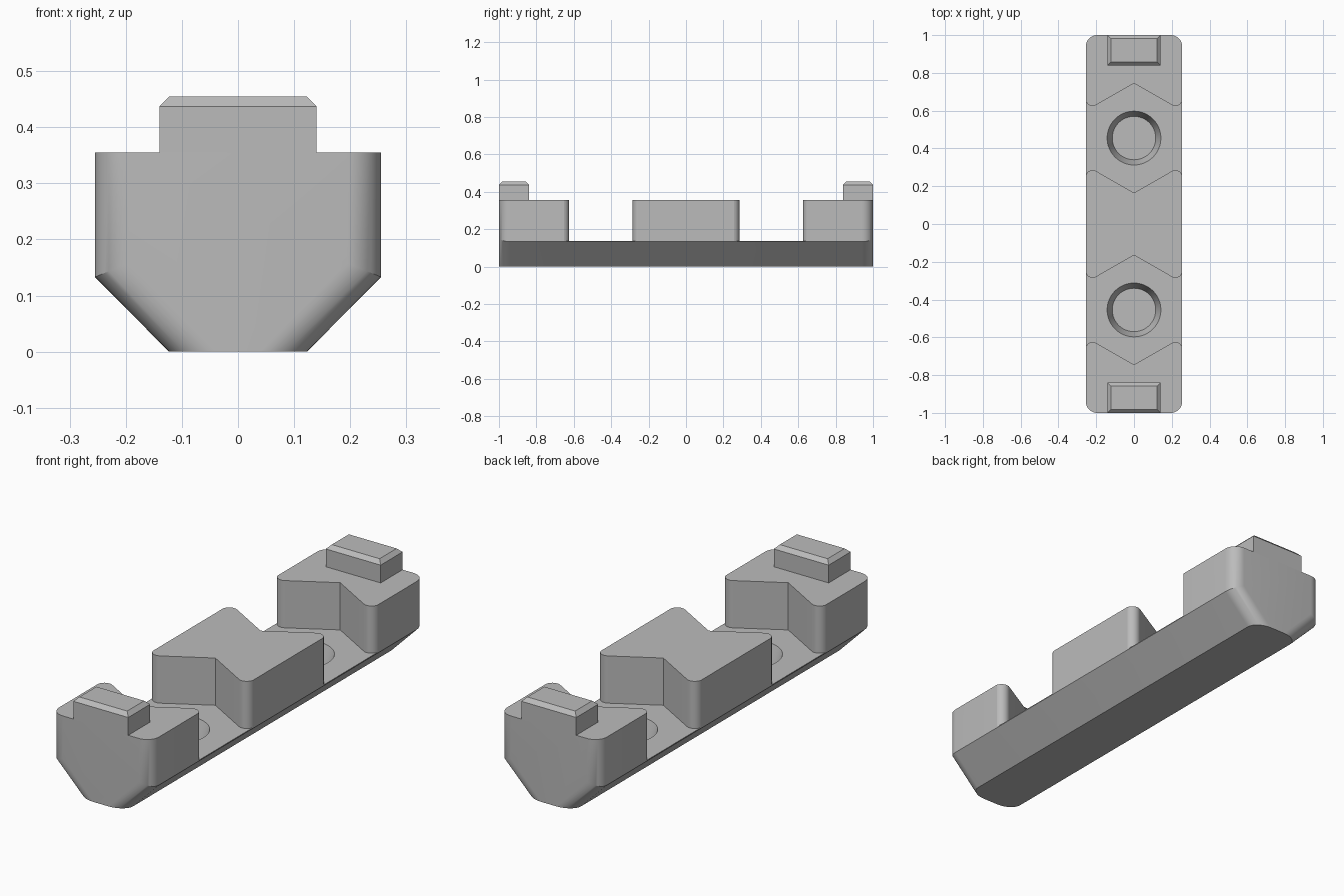
import bpy, bmesh, math

if "Cube" in bpy.data.objects:
    bpy.data.objects.remove(bpy.data.objects["Cube"])

HALF_W, FOOT_W, BEND_Z, TOP_Z = 0.255, 0.123, 0.133, 0.355
FLOOR_Z, POCKET_Y, FILLET = 0.137, 0.455, 0.06

grey = bpy.data.materials.new("plain grey")
grey.diffuse_color = (0.5, 0.5, 0.5, 1)
grey.use_nodes = True
grey.node_tree.nodes["Principled BSDF"].inputs["Base Color"].default_value = grey.diffuse_color


def loft(name, rings):
    """Closed solid through equally sized rings of points."""
    bm = bmesh.new()
    rows = [[bm.verts.new(p) for p in ring] for ring in rings]
    n = len(rows[0])
    for a, b in zip(rows, rows[1:]):
        for i in range(n):
            j = (i + 1) % n
            bm.faces.new((a[i], a[j], b[j], b[i]))
    bm.faces.new(rows[0])
    bm.faces.new(rows[-1])
    bmesh.ops.recalc_face_normals(bm, faces=bm.faces)
    mesh = bpy.data.meshes.new(name)
    bm.to_mesh(mesh)
    bm.free()
    ob = bpy.data.objects.new(name, mesh)
    bpy.context.collection.objects.link(ob)
    mesh.materials.append(grey)
    return ob


def activate(ob):
    bpy.ops.object.select_all(action='DESELECT')
    ob.select_set(True)
    bpy.context.view_layer.objects.active = ob


def cut(ob, cutter):
    mod = ob.modifiers.new("cut", 'BOOLEAN')
    mod.operation = 'DIFFERENCE'
    mod.solver = 'EXACT'
    mod.object = cutter
    activate(ob)
    bpy.ops.object.modifier_apply(modifier=mod.name)
    bpy.data.objects.remove(cutter, do_unlink=True)


# body: bevelled cross-section whose sides round over at both ends
def section(y, d):
    right = [(FOOT_W - d * math.sqrt(2), 0),
             (HALF_W - d, BEND_Z + d * math.tan(math.pi / 8)),
             (HALF_W - d, TOP_Z)]
    return [(x, y, z) for x, z in right] + [(-x, y, z) for x, z in reversed(right)]


steps = 10
ends = []
for i in range(steps + 1):
    a = math.pi / 2 * i / steps
    ends.append((1 - FILLET * (1 - math.cos(a)), FILLET * (1 - math.sin(a))))
body = loft("body", [section(-y, d) for y, d in ends] +
            [section(y, d) for y, d in reversed(ends)])


# pocket outline: pointed front and back, with rounded corners at the sides
def pocket_outline():
    r = 0.037
    cx, cy = HALF_W - r + 0.001, 0.207
    quarter = [(0, 0.29)]
    for i in range(11):
        a = math.radians(240 + 105 * i / 10)
        quarter.append((cx + r * math.cos(a), cy + r * math.sin(a)))
    quarter.append((0.32, quarter[-1][1]))
    half = quarter + [(x, -y) for x, y in reversed(quarter)]
    return half + [(-x, y) for x, y in reversed(half[1:-1])]


def circle(y, z, r, n=48):
    return [(r * math.cos(2 * math.pi * i / n),
             y + r * math.sin(2 * math.pi * i / n), z) for i in range(n)]


for side in (-1, 1):
    yc = side * POCKET_Y
    cut(body, loft("pocket_cutter", [[(x, yc + y, z) for x, y in pocket_outline()]
                                     for z in (FLOOR_Z, 0.5)]))
    # tapered blind hole in the pocket floor
    cut(body, loft("hole_cutter", [circle(yc, 0.055, 0.115),
                                   circle(yc, FLOOR_Z, 0.1425),
                                   circle(yc, 0.2, 0.1425)]))

activate(body)
bpy.ops.object.shade_smooth_by_angle(angle=math.radians(25))


# chamfered locating tabs on the end blocks
def tab_ring(side, z, inset):
    x, y0, y1 = 0.14 - inset, 0.84 + inset, 1 - inset
    return [(-x, side * y0, z), (x, side * y0, z), (x, side * y1, z), (-x, side * y1, z)]


for side, label in ((-1, "front_tab"), (1, "back_tab")):
    loft(label, [tab_ring(side, TOP_Z, 0), tab_ring(side, 0.437, 0),
                 tab_ring(side, 0.455, 0.018)])
